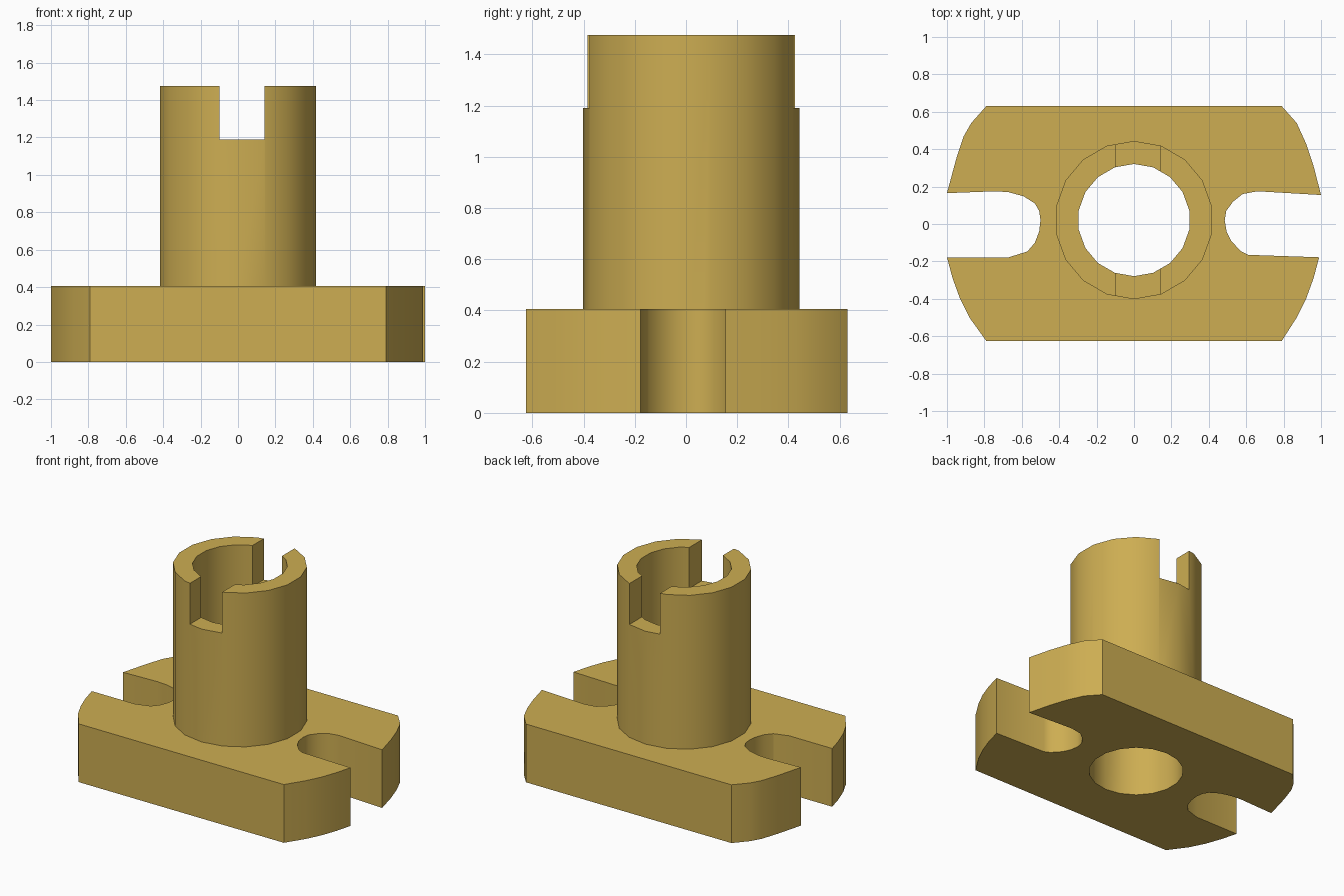
import bpy
import bmesh
import math

default_cube = bpy.data.objects.get("Cube")
if default_cube:
    bpy.data.objects.remove(default_cube, do_unlink=True)

# Overall dimensions
BASE_TOP = 0.405
TUBE_TOP = 1.475
SLOT_FLOOR = 1.19
TUBE_Y = 0.021
OUTER_RADIUS = 0.423
BORE_RADIUS = 0.3
SIDES = 18

brass = bpy.data.materials.new("brass_gold")
brass.use_nodes = True
brass_colour = (0.61, 0.42, 0.085, 1.0)
brass.diffuse_color = brass_colour
brass.node_tree.nodes["Principled BSDF"].inputs["Base Color"].default_value = brass_colour


def prism(name, outline, bottom, top):
    """Extrude a counter-clockwise outline into a solid."""
    bm = bmesh.new()
    face = bm.faces.new([bm.verts.new((x, y, bottom)) for x, y in outline])
    extruded = bmesh.ops.extrude_face_region(bm, geom=[face], use_keep_orig=True)
    for element in extruded["geom"]:
        if isinstance(element, bmesh.types.BMVert):
            element.co.z = top
    bmesh.ops.recalc_face_normals(bm, faces=bm.faces)
    mesh = bpy.data.meshes.new(name)
    bm.to_mesh(mesh)
    bm.free()
    mesh.materials.append(brass)
    obj = bpy.data.objects.new(name, mesh)
    bpy.context.collection.objects.link(obj)
    return obj


def ring(radius):
    """Polygon around the tube axis with one corner pointing back."""
    angles = [math.pi / 2 + i * math.tau / SIDES for i in range(SIDES)]
    return [(radius * math.cos(a), TUBE_Y + radius * math.sin(a)) for a in angles]


def combine(target, tool, operation):
    """Apply a boolean and discard the helper."""
    tool.hide_render = True
    modifier = target.modifiers.new(operation.lower(), "BOOLEAN")
    modifier.operation = operation
    modifier.solver = "EXACT"
    modifier.object = tool
    bpy.context.view_layer.objects.active = target
    bpy.ops.object.modifier_apply(modifier=modifier.name)
    bpy.data.objects.remove(tool, do_unlink=True)


# Flange outline: rounded ends with an open bolt notch on each side
left_end = [
    (-0.79, 0.63), (-0.87, 0.54), (-0.91, 0.47), (-0.95, 0.35), (-1, 0.165),
]
left_notch = [
    (-0.74, 0.175), (-0.67, 0.17), (-0.59, 0.148), (-0.53, 0.11), (-0.507, 0.07),
    (-0.5, 0.02), (-0.507, -0.04), (-0.53, -0.1), (-0.57, -0.147), (-0.67, -0.178),
]
left_front = [
    (-1, -0.178), (-0.97, -0.29), (-0.93, -0.4), (-0.88, -0.5), (-0.79, -0.625),
]
right_front = [
    (0.79, -0.625), (0.87, -0.5), (0.92, -0.4), (0.96, -0.29), (0.99, -0.178),
]
right_notch = [
    (0.61, -0.165), (0.57, -0.145), (0.52, -0.09), (0.495, -0.04), (0.485, 0.02),
    (0.493, 0.07), (0.53, 0.12), (0.58, 0.16), (0.66, 0.175),
]
right_end = [
    (1, 0.155), (0.96, 0.31), (0.92, 0.43), (0.87, 0.54), (0.79, 0.63),
]
outline = left_end + left_notch + left_front + right_front + right_notch + right_end
mount = prism("flanged_tube_mount", outline, 0, BASE_TOP)

# Upright tube, its through bore and the slot across its rim
tube = prism("tube_body", ring(OUTER_RADIUS), BASE_TOP / 2, TUBE_TOP)
combine(mount, tube, "UNION")
bore = prism("bore_cutter", ring(BORE_RADIUS), -1, 2)
combine(mount, bore, "DIFFERENCE")
slot_outline = [(-0.1, -1), (0.142, -1), (0.142, 1), (-0.1, 1)]
slot = prism("slot_cutter", slot_outline, SLOT_FLOOR, 2)
combine(mount, slot, "DIFFERENCE")

# Smooth curved walls, crisp rims and corners
bpy.ops.object.select_all(action="DESELECT")
mount.select_set(True)
bpy.context.view_layer.objects.active = mount
bpy.ops.object.shade_smooth_by_angle(angle=math.radians(32))
